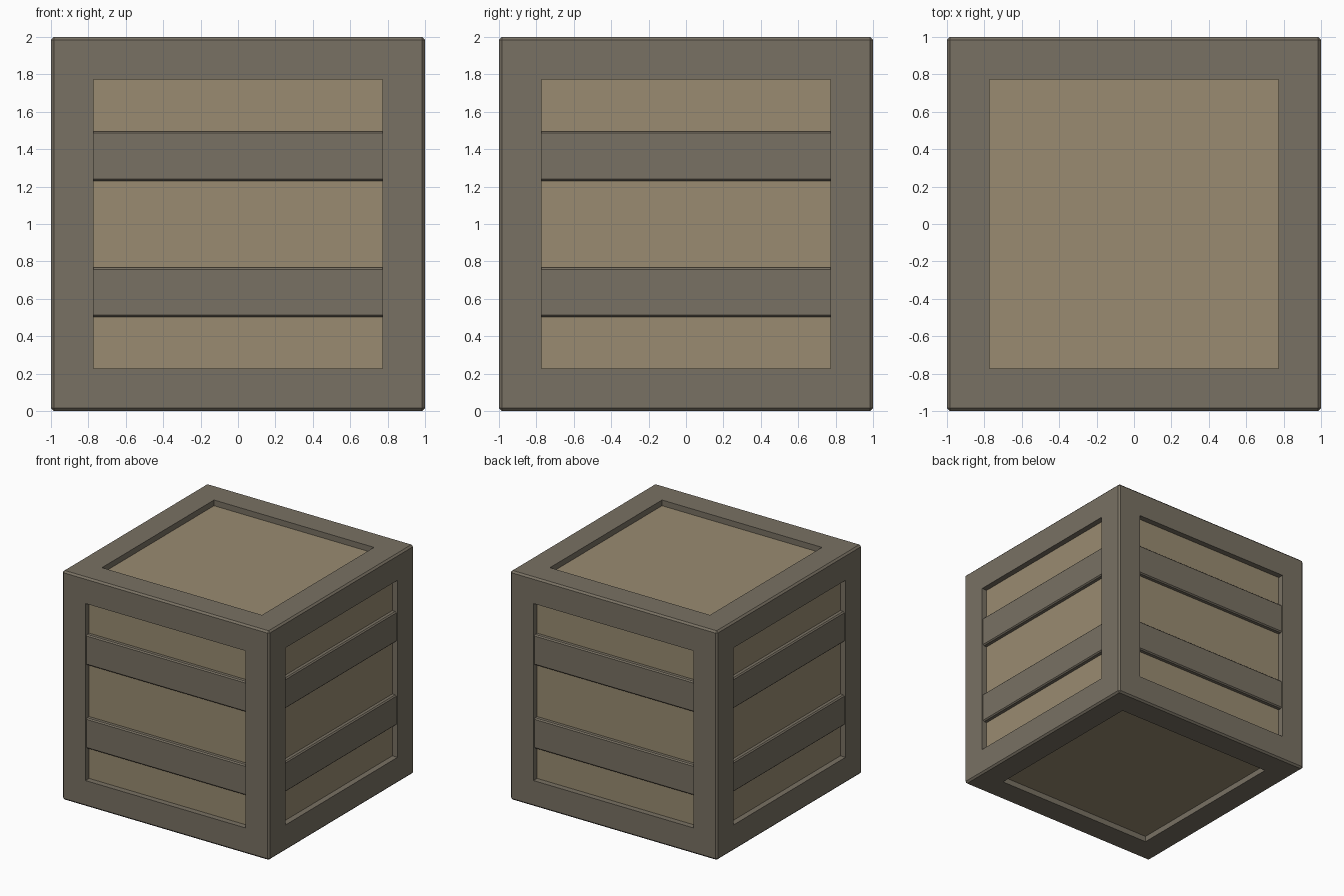
import bpy, bmesh, math
from mathutils import Matrix, Vector

if "Cube" in bpy.data.objects:
    bpy.data.objects.remove(bpy.data.objects["Cube"])


def material(name, color):
    m = bpy.data.materials.new(name)
    m.diffuse_color = color
    m.use_nodes = True
    m.node_tree.nodes["Principled BSDF"].inputs["Base Color"].default_value = m.diffuse_color
    return m


def add_object(name, bm, mat):
    me = bpy.data.meshes.new(name)
    bm.to_mesh(me)
    bm.free()
    me.materials.append(mat)
    ob = bpy.data.objects.new(name, me)
    bpy.context.collection.objects.link(ob)
    return ob


def box(center, size, bevel=0.0):
    bm = bmesh.new()
    bmesh.ops.create_cube(bm, size=1)
    bmesh.ops.scale(bm, vec=Vector(size), verts=bm.verts)
    bmesh.ops.translate(bm, vec=Vector(center), verts=bm.verts)
    if bevel:
        bmesh.ops.bevel(bm, geom=bm.edges[:], offset=bevel, segments=1,
                        affect='EDGES', profile=0.5)
    return bm


dark_wood = material("dark_wood", (0.19, 0.165, 0.125, 1))
light_wood = material("light_wood", (0.32, 0.26, 0.165, 1))

BEVEL = 0.015
OPENING = 0.773    # half width of each square opening
SLAT_FACE = 0.988  # distance of the slat fronts from the centre
PANEL = 0.95       # distance of the panels from the centre

# Outer frame: bevelled cube with a square opening in each side
bm = box((0, 0, 1), (2, 2, 2), BEVEL)
sides = [f for f in bm.faces if f.calc_area() > 1]
bmesh.ops.inset_individual(bm, faces=sides, thickness=1 - BEVEL - OPENING,
                           use_even_offset=True)
# Opening walls run inwards past the panels
for f in sides:
    inward = f.normal * -0.06
    inner = bmesh.ops.extrude_discrete_faces(bm, faces=[f])["faces"]
    bmesh.ops.translate(bm, vec=inward, verts=inner[0].verts)
    bmesh.ops.delete(bm, geom=inner, context='FACES_ONLY')
add_object("frame", bm, dark_wood)

# Recessed panels, one inner box
add_object("panels", box((0, 0, 1), (2 * PANEL,) * 3), light_wood)

# Two horizontal slats on each upright side
depth = SLAT_FACE - 0.93
for i, side in enumerate(("front", "right", "back", "left")):
    for level, z in (("lower", 0.635), ("upper", 1.363)):
        bm = box((0, -(SLAT_FACE - depth / 2), z), (1.58, depth, 0.265), 0.01)
        bm.transform(Matrix.Rotation(i * math.pi / 2, 4, 'Z'))
        add_object(f"{side}_{level}_slat", bm, dark_wood)
